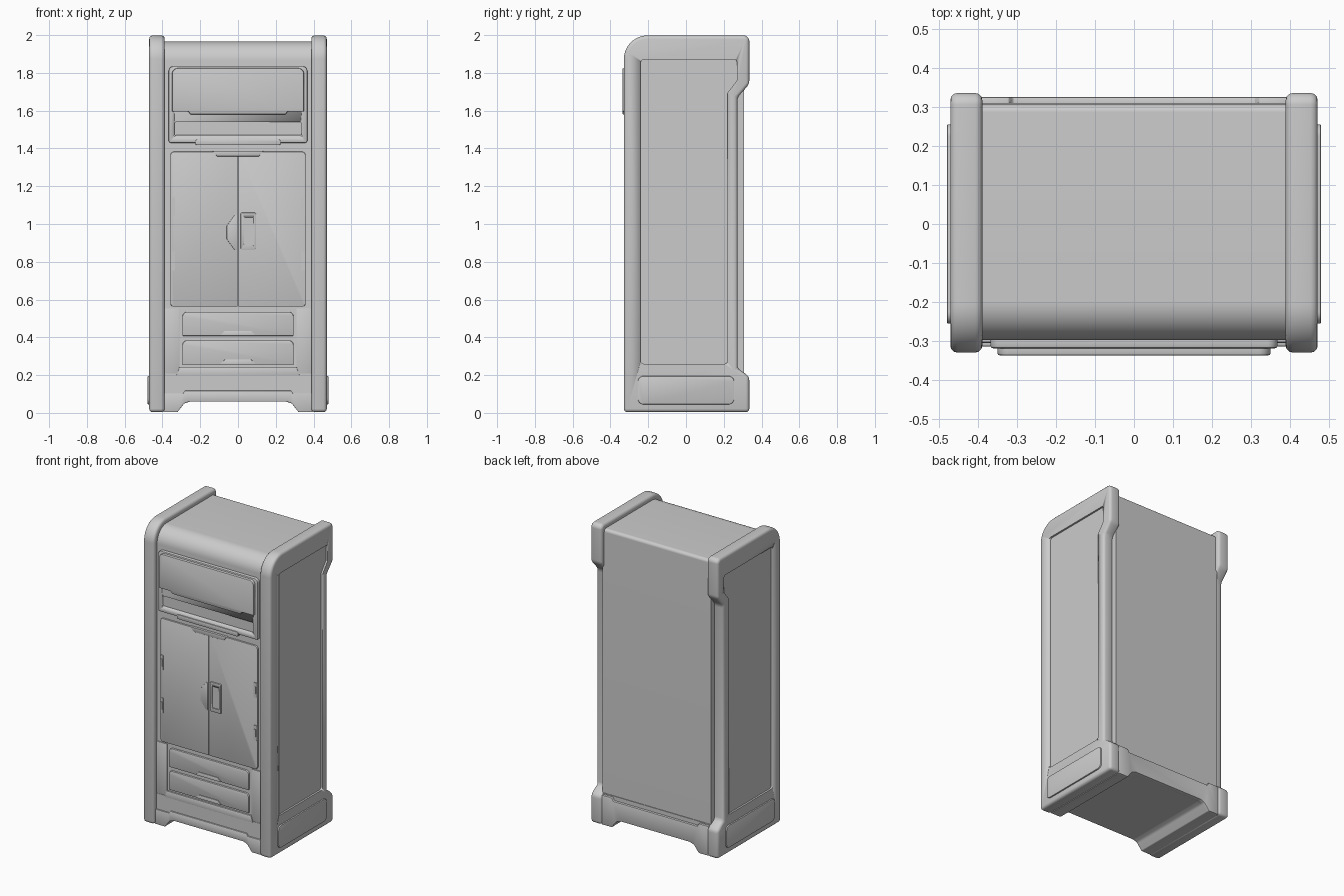
import bpy, bmesh, math
from mathutils import Vector

if "Cube" in bpy.data.objects:
    bpy.data.objects.remove(bpy.data.objects["Cube"])


def rounded(corners, seg=6):
    """Outline from (a, b, radius) corners, radius 0 stays sharp."""
    out, n = [], len(corners)
    for i, (a, b, r) in enumerate(corners):
        p = Vector((a, b))
        if r == 0:
            out.append(p)
            continue
        u = (Vector(corners[i - 1][:2]) - p).normalized()
        v = (Vector(corners[(i + 1) % n][:2]) - p).normalized()
        half = u.angle(v) / 2
        t = r / math.tan(half)
        c = p + (u + v).normalized() * r / math.sin(half)
        s, e = p + u * t - c, p + v * t - c
        out += [c + s.lerp(e, k / seg).normalized() * r for k in range(seg + 1)]
    return out


def prism(name, corners, axis, lo, hi, bevel=0.0, seg=6, bsegs=2):
    """Extrude an outline: axis 'Y' uses (x, z) points, axis 'X' uses (y, z)."""
    pts = rounded(corners, seg)
    place = (lambda p, d: (p.x, d, p.y)) if axis == 'Y' else (lambda p, d: (d, p.x, p.y))
    bm = bmesh.new()
    a = [bm.verts.new(place(p, lo)) for p in pts]
    b = [bm.verts.new(place(p, hi)) for p in pts]
    bm.faces.new(a)
    bm.faces.new(b[::-1])
    for i in range(len(a)):
        j = (i + 1) % len(a)
        bm.faces.new((a[i], b[i], b[j], a[j]))
    bmesh.ops.recalc_face_normals(bm, faces=bm.faces[:])
    me = bpy.data.meshes.new(name)
    bm.to_mesh(me)
    bm.free()
    ob = bpy.data.objects.new(name, me)
    bpy.context.collection.objects.link(ob)
    if bevel:
        m = ob.modifiers.new("bevel", 'BEVEL')
        m.width, m.segments, m.limit_method = bevel, bsegs, 'ANGLE'
        m.angle_limit = math.radians(30)
    bpy.ops.object.select_all(action='DESELECT')
    ob.select_set(True)
    bpy.context.view_layer.objects.active = ob
    if bevel:
        bpy.ops.object.modifier_apply(modifier="bevel")
    bpy.ops.object.shade_smooth_by_angle(angle=math.radians(35))
    return ob


def carve(ob, cutter):
    m = ob.modifiers.new("cut", 'BOOLEAN')
    m.operation, m.object, m.solver = 'DIFFERENCE', cutter, 'EXACT'
    cutter.hide_render = True
    bpy.ops.object.select_all(action='DESELECT')
    ob.select_set(True)
    bpy.context.view_layer.objects.active = ob
    bpy.ops.object.modifier_apply(modifier="cut")
    bpy.data.objects.remove(cutter)


def rect(x0, x1, z0, z1, r=0.0, rb=None):
    rb = r if rb is None else rb
    return [(x0, z0, rb), (x1, z0, rb), (x1, z1, r), (x0, z1, r)]


def tab(w, z0, z1, slope=0.012, up=True):
    """Trapezoid centred on x = 0, narrow on top when up is set."""
    b, t = (w, w - slope) if up else (w - slope, w)
    return [(-b, z0, 0), (b, z0, 0), (t, z1, 0), (-t, z1, 0)]


# Main body with rounded front top edge
prism("cabinet_body", [(-0.297, 0.065, 0), (0.306, 0.065, 0), (0.306, 1.965, 0.02),
                       (-0.297, 1.965, 0.1)], 'X', -0.4, 0.4, seg=10)

# Side panels: kicked-in back edge, recessed field, raised lower plate
SIDE = [(-0.329, 0.004, 0), (0.335, 0.004, 0), (0.335, 0.19, 0), (0.305, 0.215, 0),
        (0.272, 0.235, 0), (0.272, 1.67, 0), (0.335, 1.74, 0), (0.335, 1.998, 0.03),
        (-0.329, 1.998, 0.125)]
FIELD = [(-0.24, 0.26, 0.015), (0.22, 0.26, 0.015), (0.22, 1.695, 0.01),
         (0.27, 1.76, 0.01), (0.27, 1.87, 0.015), (-0.24, 1.87, 0.015)]
PLATE = [(-0.255, 0.045, 0.03), (0.255, 0.045, 0.03), (0.255, 0.195, 0.03), (-0.255, 0.195, 0.03)]
for s, side in ((-1, "left"), (1, "right")):
    panel = prism(side + "_side_panel", SIDE, 'X', *sorted((s * 0.388, s * 0.47)),
                  bevel=0.018, seg=12, bsegs=3)
    carve(panel, prism("cutter", FIELD, 'X', *sorted((s * 0.458, s * 0.52)), seg=4))
    prism(side + "_foot_plate", PLATE, 'X', *sorted((s * 0.45, s * 0.479)), bevel=0.005)

# Plinth: arched base, front step and back board
ARCH = [(-0.395, 0.004, 0), (-0.32, 0.004, 0.01), (-0.285, 0.05, 0.03), (-0.255, 0.06, 0.02),
        (0.255, 0.06, 0.02), (0.285, 0.05, 0.03), (0.32, 0.004, 0.01), (0.395, 0.004, 0)]
STEP = ARCH + [(0.395, 0.103, 0), (0.29, 0.103, 0), (0.28, 0.118, 0),
               (-0.28, 0.118, 0), (-0.29, 0.103, 0), (-0.395, 0.103, 0)]
prism("base_plinth", ARCH + [(0.395, 0.208, 0), (-0.395, 0.208, 0)], 'Y', -0.305, 0.31, seg=3)
prism("front_base_step", STEP, 'Y', -0.313, -0.29, bevel=0.003, seg=3)
prism("back_base_board", ARCH + [(0.395, 0.2, 0), (0.32, 0.2, 0), (0.31, 0.18, 0),
                                 (-0.31, 0.18, 0), (-0.32, 0.2, 0), (-0.395, 0.2, 0)],
      'Y', 0.29, 0.325, bevel=0.004, seg=3)

# Top unit with letter-slot style recess, raised flap and lip
unit = prism("top_unit_frame", rect(-0.367, 0.367, 1.43, 1.835, 0.025, 0.012), 'Y', -0.318, -0.28, bevel=0.006)
carve(unit, prism("cutter", rect(-0.335, 0.335, 1.47, 1.54, 0.008), 'Y', -0.35, -0.308))
prism("top_flap", [(-0.349, 1.595, 0.008), (-0.262, 1.595, 0), (-0.252, 1.58, 0), (0.252, 1.58, 0),
                   (0.262, 1.595, 0), (0.349, 1.595, 0.008), (0.349, 1.825, 0.03),
                   (-0.349, 1.825, 0.03)], 'Y', -0.336, -0.3, bevel=0.005)
prism("top_unit_lip", rect(-0.225, 0.225, 1.417, 1.447, 0.01), 'Y', -0.323, -0.28, bevel=0.003)

# Double doors, hinges and top catch
for s, side in ((-1, "left"), (1, "right")):
    inner, outer = s * 0.002, s * 0.358
    prism(side + "_door", [(inner, 0.562, 0), (outer, 0.562, 0.02), (outer, 1.383, 0.02),
                           (inner, 1.383, 0)], 'Y', -0.308, -0.28, bevel=0.003)
    for z in (1.09, 0.805):
        x0, x1 = sorted((s * 0.333, s * 0.357))
        prism(side + "_hinge_leaf", rect(x0, x1, z - 0.05, z + 0.05, 0.004), 'Y', -0.312, -0.29)
        x0, x1 = sorted((s * 0.338, s * 0.35))
        prism(side + "_hinge_pin", rect(x0, x1, z - 0.025, z + 0.025, 0.003), 'Y', -0.315, -0.29)
prism("door_catch", tab(0.135, 1.358, 1.386, 0.025, up=False), 'Y', -0.312, -0.29, bevel=0.002)

# Door latch: angled plate on the left, framed handle on the right
prism("latch_plate", [(-0.004, 0.865, 0), (-0.004, 1.045, 0), (-0.02, 1.045, 0), (-0.06, 0.99, 0),
                      (-0.06, 0.92, 0), (-0.02, 0.865, 0)], 'Y', -0.313, -0.29, bevel=0.003)
handle = prism("door_handle", rect(0.014, 0.095, 0.865, 1.06, 0.008), 'Y', -0.317, -0.29, bevel=0.003)
carve(handle, prism("cutter", rect(0.03, 0.083, 0.89, 1.035, 0.006), 'Y', -0.35, -0.31))

# Drawer surround rails and two drawers with pull tabs
for s, side in ((-1, "left"), (1, "right")):
    x0, x1 = sorted((s * 0.31, s * 0.392))
    prism(side + "_drawer_stile", rect(x0, x1, 0.2, 0.553), 'Y', -0.303, -0.28, bevel=0.002)
prism("drawer_sill", tab(0.325, 0.2, 0.243, 0.015), 'Y', -0.308, -0.28, bevel=0.002)
for name, z0, z1 in (("upper", 0.408, 0.535), ("lower", 0.256, 0.384)):
    prism(name + "_drawer", rect(-0.294, 0.294, z0, z1, 0.025, 0.004), 'Y', -0.309, -0.28, bevel=0.004)
    prism(name + "_drawer_pull", tab(0.095, z0 + 0.002, z0 + 0.026, 0.025), 'Y', -0.314, -0.29, bevel=0.002)
